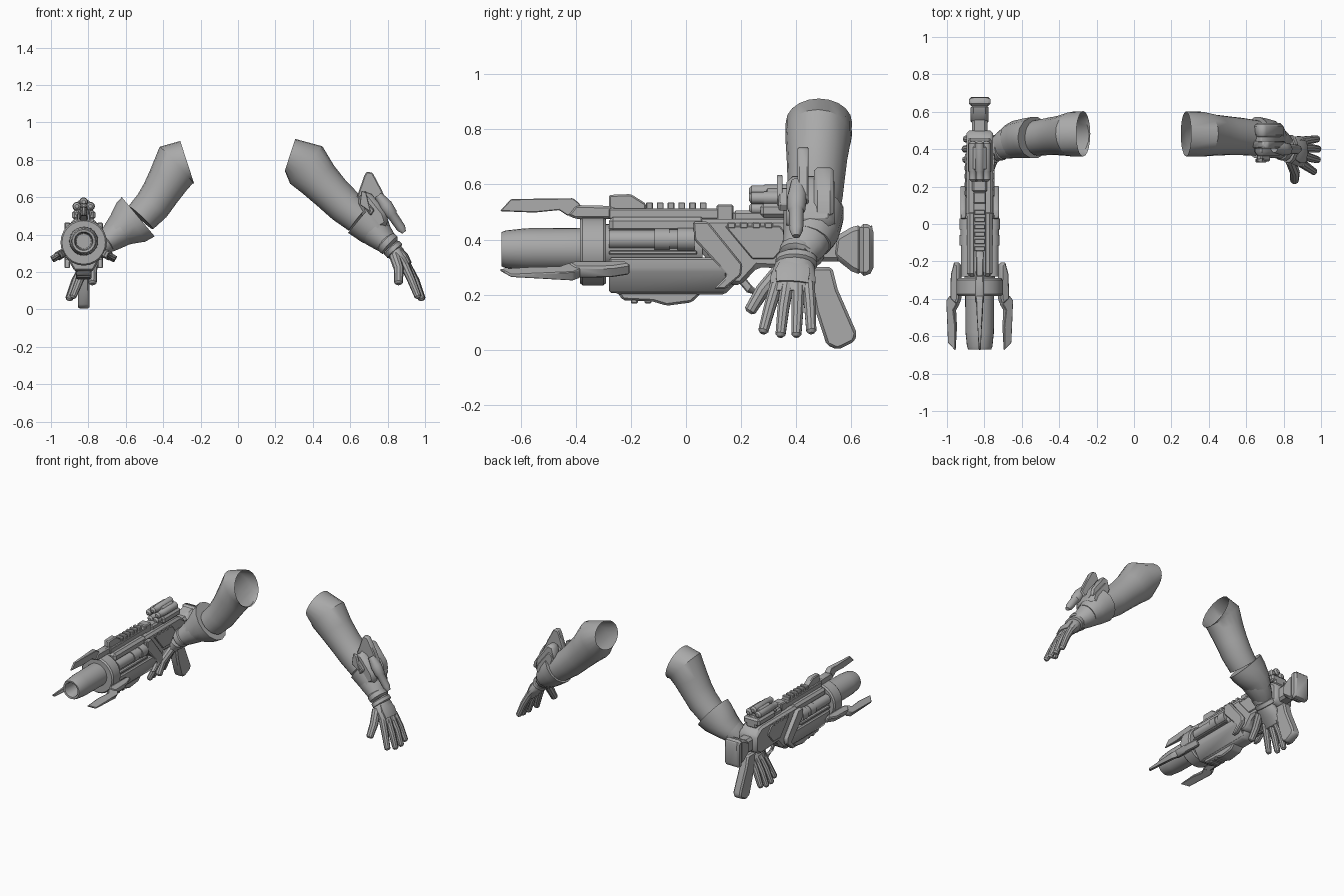
import bpy, bmesh, math
from mathutils import Vector

grey = bpy.data.materials.new("plain grey")
grey.diffuse_color = (0.4, 0.4, 0.4, 1)
GX, GZ = -0.825, 0.365          # barrel axis of the gun


def finish(name, bm, bevel=0.0):
    bmesh.ops.recalc_face_normals(bm, faces=bm.faces)
    if bevel:
        edges = [e for e in bm.edges if e.calc_face_angle(0) > 0.4]
        bmesh.ops.bevel(bm, geom=edges, offset=bevel, segments=1, affect='EDGES')
    me = bpy.data.meshes.new(name)
    bm.to_mesh(me)
    bm.free()
    me.materials.append(grey)
    ob = bpy.data.objects.new(name, me)
    bpy.context.collection.objects.link(ob)
    return ob


def loft(name, rings, n=16, axis=None, caps=(True, True), first=None):
    """Skin elliptical rings (x, y, z, radius across, radius sideways); first sets the first ring's direction."""
    bm = bmesh.new()
    pts = [Vector(r[:3]) for r in rings]
    loops = []
    for i, r in enumerate(rings):
        t = Vector(axis) if axis else pts[min(i + 1, len(pts) - 1)] - pts[max(i - 1, 0)]
        if first and i == 0:
            t = Vector(first)
        t.normalize()
        ref = Vector((0, 1, 0)) if abs(t.y) < 0.8 else Vector((1, 0, 0))
        a = (ref - t * ref.dot(t)).normalized()
        b = t.cross(a)
        loops.append([bm.verts.new(pts[i] + b * r[3] * math.cos(k * math.tau / n)
                      + a * r[4] * math.sin(k * math.tau / n)) for k in range(n)])
    for p, q in zip(loops, loops[1:]):
        for k in range(n):
            bm.faces.new((p[k], p[(k + 1) % n], q[(k + 1) % n], q[k]))
    for use, lp in zip(caps, (loops[0], loops[-1])):
        if use:
            bm.faces.new(lp)
    return finish(name, bm)


def lathe(name, prof, cx=0.0, cz=GZ, n=24):
    """Turned part along y on the gun; prof is (y, radius)."""
    return loft(name, [(GX + cx, y, cz, r, r) for y, r in prof], n, (0, 1, 0))


def prism(name, pts, half, mid=GX, axis='x', bevel=0.006, turn=0.0, taper=None):
    """Extrude a side profile; turn spins it about the barrel axis, taper narrows it along y."""
    bm = bmesh.new()
    sides = []
    for s in (-half, half):
        loop = []
        for u, z in pts:
            if axis == 'x':
                w = s * (taper(u) if taper else 1)
                h = z - GZ + (0.012 if turn else 0)
                co = ((mid + w, u, z) if not turn else
                      (GX + w * math.cos(turn) + h * math.sin(turn), u,
                       GZ - w * math.sin(turn) + h * math.cos(turn)))
            else:
                co = (u, mid + s, z)
            loop.append(bm.verts.new(co))
        sides.append(loop)
        bm.faces.new(loop)
    p, q = sides
    for k in range(len(pts)):
        j = (k + 1) % len(pts)
        bm.faces.new((p[k], p[j], q[j], q[k]))
    return finish(name, bm, bevel)


def box(name, y0, y1, z0, z1, half, cx=0.0, bevel=0.004):
    return prism(name, [(y0, z0), (y1, z0), (y1, z1), (y0, z1)], half, GX + cx, bevel=bevel)


# ---- gun: barrel, collar and core
lathe("barrel", [(-0.5, 0.04), (-0.655, 0.045), (-0.668, 0.05), (-0.67, 0.062), (-0.655, 0.068),
                 (-0.58, 0.076), (-0.36, 0.078)])
lathe("collar", [(-0.385, 0.08), (-0.385, 0.116), (-0.375, 0.124), (-0.3, 0.124),
                 (-0.29, 0.116), (-0.29, 0.08)], cz=0.358)
lathe("core", [(-0.3, 0.082), (0.06, 0.082)], cz=0.375)

# ---- three prongs around the barrel
for i in range(3):
    a = i * math.tau / 3
    prism(f"prong_blade_{i}", [(-0.675, 0.503), (-0.635, 0.547), (-0.41, 0.55), (-0.385, 0.53),
                               (-0.385, 0.49), (-0.43, 0.487), (-0.46, 0.507), (-0.55, 0.498)],
          0.019, bevel=0.003, turn=a, taper=lambda y: max(0.3, min(1, (y + 0.72) / 0.28)))
    prism(f"prong_arm_{i}", [(-0.43, 0.488), (-0.4, 0.525), (-0.27, 0.522), (-0.2, 0.5),
                             (-0.22, 0.475), (-0.4, 0.475)], 0.024, bevel=0.008, turn=a)

# ---- hull
prism("lower_hull", [(-0.28, 0.33), (-0.28, 0.23), (-0.25, 0.2), (0.14, 0.2), (0.2, 0.26),
                     (0.2, 0.33)], 0.05, bevel=0.01)
prism("hull_sides", [(GX - 0.098, 0.335), (GX - 0.098, 0.29), (GX - 0.05, 0.207), (GX + 0.05, 0.207),
                     (GX + 0.098, 0.29), (GX + 0.098, 0.335)], 0.215, -0.065, 'y', 0.008)
prism("under_plate", [(-0.25, 0.21), (-0.23, 0.18), (-0.12, 0.175), (-0.07, 0.16), (0.02, 0.172),
                      (0.06, 0.21)], 0.042, bevel=0.008)
for i in range(4):
    box(f"under_rib_{i}", -0.2 + i * 0.05, -0.175 + i * 0.05, 0.168, 0.2, 0.036)
box("upper_hull", -0.28, 0.07, 0.425, 0.482, 0.068, bevel=0.015)
box("top_rail", -0.28, 0.17, 0.475, 0.512, 0.034)
for i in range(6):
    box(f"rail_tooth_{i}", -0.145 + i * 0.039, -0.12 + i * 0.039, 0.505, 0.535, 0.028, bevel=0.003)
prism("front_sight", [(-0.28, 0.505), (-0.28, 0.562), (-0.2, 0.565), (-0.145, 0.53),
                      (-0.145, 0.505)], 0.02)
prism("rear_sight", [(0.11, 0.45), (0.11, 0.527), (0.172, 0.527), (0.172, 0.47)], 0.035)
for s in (-1, 1):
    lathe("side_tube", [(-0.28, 0.034), (-0.115, 0.034), (-0.115, 0.04), (-0.06, 0.04), (-0.06, 0.036),
                        (-0.03, 0.036), (-0.03, 0.042), (0.03, 0.042)], s * 0.068, 0.4, 14)
    box("side_strip", -0.28, 0.04, 0.345, 0.36, 0.012, s * 0.088)
    prism("diagonal_guard", [(0.025, 0.465), (0.08, 0.465), (0.205, 0.31), (0.2, 0.27), (0.14, 0.22),
                             (0.1, 0.22), (0.15, 0.27), (0.03, 0.4)], 0.015, GX + s * 0.088)
    prism("receiver_plate", [(0.14, 0.45), (0.34, 0.45), (0.38, 0.4), (0.32, 0.33), (0.24, 0.33)],
          0.008, GX + s * 0.07, bevel=0.004)
    for i in range(4):
        box(f"vent_{i}", 0.15 + i * 0.045, 0.18 + i * 0.045, 0.44, 0.462, 0.012, s * 0.068)

# ---- receiver, stock and grip
prism("receiver", [(0.03, 0.475), (0.03, 0.38), (0.12, 0.28), (0.16, 0.235), (0.2, 0.235), (0.26, 0.3),
                   (0.45, 0.29), (0.5, 0.32), (0.5, 0.43), (0.44, 0.475)], 0.071, bevel=0.014)
box("receiver_top", 0.17, 0.46, 0.46, 0.505, 0.04, bevel=0.01)
box("stock_neck", 0.46, 0.6, 0.32, 0.42, 0.042, bevel=0.015)
prism("butt", [(0.53, 0.34), (0.54, 0.41), (0.6, 0.445), (0.64, 0.455), (0.64, 0.27), (0.6, 0.285)],
      0.048, bevel=0.016)
prism("butt_pad", [(0.63, 0.457), (0.67, 0.457), (0.68, 0.44), (0.68, 0.285), (0.66, 0.268),
                   (0.63, 0.268)], 0.058, bevel=0.014)
prism("grip", [(0.44, 0.3), (0.53, 0.3), (0.55, 0.22), (0.62, 0.06), (0.612, 0.03), (0.55, 0.0),
               (0.51, 0.018), (0.47, 0.14)], 0.03, bevel=0.01)
loft("trigger_guard", [(GX, y, z, 0.009, 0.015) for y, z in
     ((0.19, 0.27), (0.23, 0.22), (0.28, 0.2), (0.4, 0.2), (0.46, 0.23))], 8)
prism("trigger", [(0.35, 0.3), (0.38, 0.3), (0.37, 0.25), (0.345, 0.225)], 0.01, bevel=0.003)

# ---- canister drum on top
lathe("drum", [(0.29, 0.04), (0.295, 0.05), (0.41, 0.05), (0.42, 0.04)], 0, 0.54, 20)
box("drum_cradle", 0.27, 0.46, 0.48, 0.53, 0.062, bevel=0.012)
for i in range(5):
    a = math.tau * (i / 5 + 0.05)
    lathe(f"canister_{i}", [(0.228, 0.01), (0.238, 0.021), (0.28, 0.021), (0.285, 0.024), (0.43, 0.024),
                            (0.44, 0.012)], 0.038 * math.cos(a), 0.54 + 0.035 * math.sin(a), 12)

# ---- arms: shared layout, mirrored and shortened for the gun hand
FINGERS = {"index": ((0.892, 0.328, 0.235), (0.928, 0.304, 0.155), (0.966, 0.278, 0.06)),
           "middle": ((0.902, 0.367, 0.235), (0.946, 0.353, 0.15), (0.985, 0.342, 0.047)),
           "ring": ((0.902, 0.407, 0.235), (0.95, 0.405, 0.15), (0.988, 0.4, 0.047)),
           "little": ((0.895, 0.443, 0.24), (0.94, 0.45, 0.16), (0.982, 0.455, 0.06)),
           "thumb": ((0.838, 0.34, 0.285), (0.86, 0.277, 0.215), (0.858, 0.228, 0.135))}


def clamp(v):
    return min(1, max(0, v))


def build_arm(side, mirrored):
    def flip(x):
        return -(x - 0.13 * clamp((x - 0.27) / 0.35) + 0.05 * clamp((x - 0.65) / 0.15))

    def part(name, rings, n=16, caps=(True, True), first=None):
        if mirrored:
            rings = [(flip(r[0]),) + tuple(r[1:]) for r in rings]
            first = first and (-first[0],) + tuple(first[1:])
        loft(f"{side}_{name}", rings, n, caps=caps, first=first)

    # open shoulder end, steeper on the gun arm
    end = (0.272, 0.482, 0.785, 0.121, 0.121) if mirrored else (0.278, 0.482, 0.826, 0.09, 0.12)
    part("upper_arm", [end, (0.365, 0.48, 0.772, 0.132, 0.12), (0.43, 0.475, 0.694, 0.112, 0.11),
                       (0.5, 0.472, 0.622, 0.102, 0.104), (0.57, 0.468, 0.555, 0.098, 0.1),
                       (0.65, 0.46, 0.49, 0.09, 0.095)], 20, (False, True), (0.23, 0, -0.075))
    lip = 0.137 if mirrored else 0.112
    part("elbow_cuff", [(0.66, 0.462, 0.495, lip, 0.112), (0.69, 0.458, 0.465, lip * 0.94, 0.108),
                        (0.73, 0.452, 0.425, 0.094, 0.102), (0.76, 0.44, 0.395, 0.075, 0.09)],
         14, first=(0.215, 0, -0.18))
    part("forearm", [(0.7, 0.455, 0.45, 0.09, 0.1), (0.745, 0.44, 0.405, 0.082, 0.092),
                     (0.78, 0.425, 0.37, 0.068, 0.08), (0.81, 0.405, 0.342, 0.054, 0.064)], 14)
    part("wrist_ring", [(0.785, 0.408, 0.368, 0.045, 0.055), (0.79, 0.406, 0.362, 0.062, 0.066),
                        (0.812, 0.402, 0.342, 0.062, 0.066), (0.818, 0.4, 0.336, 0.045, 0.055)], 14)
    part("hand_cuff", [(0.815, 0.402, 0.338, 0.045, 0.06), (0.822, 0.402, 0.33, 0.054, 0.076),
                       (0.838, 0.4, 0.312, 0.054, 0.078), (0.845, 0.4, 0.305, 0.04, 0.06)], 14)
    part("palm", [(0.82, 0.4, 0.33, 0.044, 0.058), (0.845, 0.395, 0.3, 0.046, 0.074),
                  (0.88, 0.388, 0.257, 0.038, 0.084), (0.912, 0.385, 0.205, 0.024, 0.08)], 14)
    part("hand_plate", [(0.865, 0.39, 0.322, 0.012, 0.05), (0.892, 0.388, 0.288, 0.018, 0.066),
                        (0.918, 0.385, 0.245, 0.012, 0.06)], 10)
    for f, (a, b, c) in FINGERS.items():
        w = 0.027 if f == "thumb" else 0.0225
        mid = tuple(p + (q - p) * 0.9 for p, q in zip(b, c))
        part(f"{f}_finger", [a + (w * 1.1, w * 1.1), b + (w, w), mid + (w * 0.85, w * 0.85),
                             c + (w * 0.45, w * 0.45)], 10)


build_arm("left", False)
build_arm("right", True)

# ---- wrist launcher on the free arm
prism("launcher_base", [(0.635, 0.58), (0.66, 0.625), (0.7, 0.635), (0.79, 0.52), (0.81, 0.455),
                        (0.75, 0.42), (0.67, 0.48)], 0.088, 0.452, 'y', 0.024)
prism("launcher_fin", [(0.635, 0.6), (0.675, 0.715), (0.688, 0.737), (0.72, 0.73), (0.765, 0.645),
                       (0.81, 0.55), (0.76, 0.51), (0.69, 0.52)], 0.02, 0.425, 'y', 0.006)
prism("launcher_wing", [(0.64, 0.58), (0.66, 0.655), (0.7, 0.665), (0.79, 0.545), (0.8, 0.48),
                        (0.7, 0.5)], 0.035, 0.5, 'y', 0.012)
prism("launcher_tab", [(0.65, 0.56), (0.66, 0.635), (0.685, 0.625), (0.71, 0.52)], 0.01, 0.34,
      'y', 0.003)
prism("launcher_bracket", [(0.655, 0.57), (0.68, 0.59), (0.73, 0.53), (0.71, 0.5)], 0.03, 0.365,
      'y', 0.006)
loft("launcher_dart", [(0.75, 0.405, 0.61, 0.022, 0.024), (0.79, 0.403, 0.555, 0.036, 0.036),
                       (0.82, 0.4, 0.51, 0.033, 0.033), (0.825, 0.4, 0.503, 0.027, 0.027),
                       (0.872, 0.4, 0.435, 0.025, 0.025), (0.888, 0.4, 0.412, 0.012, 0.014)], 12)

# ---- smooth shading with sharp creases
for ob in bpy.context.scene.objects:
    ob.select_set(True)
    bpy.context.view_layer.objects.active = ob
bpy.ops.object.shade_smooth_by_angle(angle=math.radians(35))
